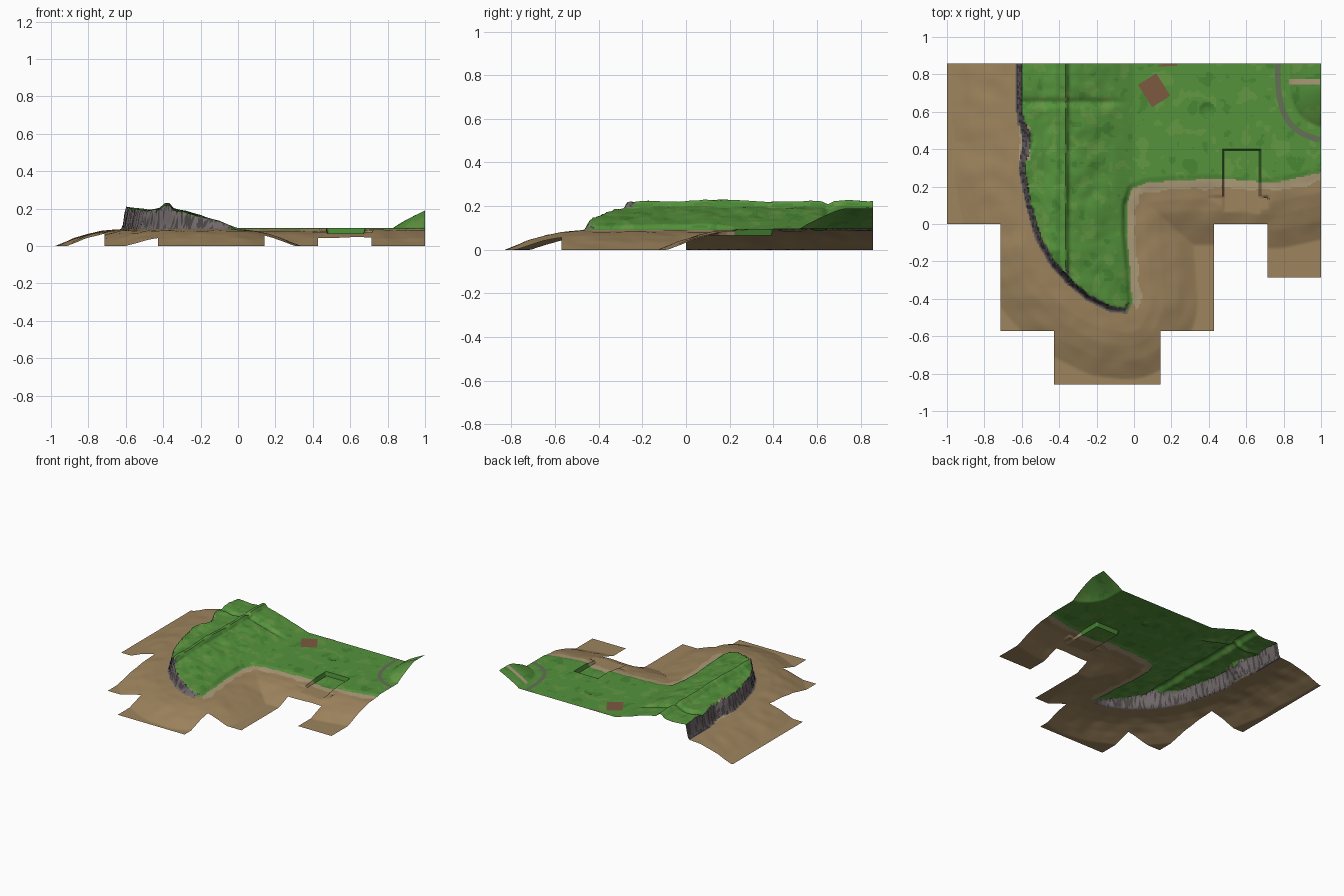
import bpy, bmesh, math
from mathutils import Vector, noise
from mathutils.geometry import interpolate_bezier

cube = bpy.data.objects.get("Cube")
if cube:
    bpy.data.objects.remove(cube)

TILE = 2 / 7
STEPS = 32

# Outline of the grassland: western cliff first, then the sandy shore
CLIFF = [(-.63, 1.2), (-.63, .6), (-.61, .45), (-.62, .3), (-.58, .1), (-.53, -.08),
         (-.45, -.22), (-.36, -.32), (-.25, -.41), (-.13, -.47), (-.04, -.48)]
SHORE = [(-.01, -.42), (-.02, -.25), (-.04, -.05), (-.04, .1), (-.01, .19), (.07, .22),
         (.25, .235), (.5, .24), (.75, .22), (1.3, .34), (1.3, 1.2)]
# Height profiles: ridge across x, beach by distance from the grass
RIDGE = [(-.7, .2), (-.6, .205), (-.48, .19), (-.42, .2), (-.39, .225), (-.365, .225),
         (-.345, .197), (-.3, .187), (-.2, .16), (-.1, .13), (0, .096)]
BEACH = [(0, .09), (.1, .08), (.17, .065), (.25, .04), (.35, 0)]


def lookup(table, t):
    if t <= table[0][0]:
        return table[0][1]
    for (a, u), (b, v) in zip(table, table[1:]):
        if t <= b:
            return u + (v - u) * (t - a) / (b - a)
    return table[-1][1]


def ramp(t):
    t = min(max(t, 0), 1)
    return t * t * (3 - 2 * t)


def bumps(x, y, scale, seed=0):
    return noise.noise(Vector((x * scale, y * scale, seed)))


def locate(x, y):
    """Distance to the grass outline, to the cliff, and whether inside."""
    outline = CLIFF + SHORE
    shore = cliff = 9
    inside = False
    for i, (ax, ay) in enumerate(outline):
        bx, by = outline[(i + 1) % len(outline)]
        dx, dy = bx - ax, by - ay
        t = min(max(((x - ax) * dx + (y - ay) * dy) / (dx * dx + dy * dy), 0), 1)
        d = math.hypot(x - ax - t * dx, y - ay - t * dy)
        shore = min(shore, d)
        if i < len(CLIFF) - 1:
            cliff = min(cliff, d)
        if (ay > y) != (by > y) and x < ax + (y - ay) / dy * dx:
            inside = not inside
    return shore, cliff, inside


def height(x, y):
    shore, cliff, inside = locate(x, y)
    if inside:
        top = lookup(RIDGE, x)
        hill = ramp((top - .1) / .05)
        top += hill * (.011 * bumps(x, y, 6) + .005 * bumps(x, y, 17, 3))
        # Gully across the ridge
        top -= .014 * hill * math.exp(-((y - .65) / .02) ** 2)
        gap = math.exp(-((y - .44) / .08) ** 2)
        width = .034 + .05 * gap + .013 * bumps(x, y, 45, 5)
        z = .09 + (top - .09) * ramp(cliff / width) * ramp(shore / .03)
        # Corner hill
        r = math.hypot((x - 1.03) / .2, max(0, .74 - y) / .22)
        z += .108 * max(0, 1 - r) ** .85
        # Small crater
        r = math.hypot(x - .39, y - .61) / .045
        z -= .009 * ramp(1.5 - 1.5 * r)
    else:
        z = lookup(BEACH, shore)
        z += .006 * bumps(x, y, 9, 2) * ramp(shore / .05) * ramp(z / .04)
    # Sunken entrance with side ledges
    if .48 < x < .67 and .04 < y < .4:
        z = min(z, .066)
    elif .4 < x < .72 and .04 < y < .15:
        z = min(z, .073)
    return max(z, 0)


def material(name, r, g, b):
    m = bpy.data.materials.new(name)
    m.use_nodes = True
    m.diffuse_color = (r, g, b, 1)
    bsdf = m.node_tree.nodes["Principled BSDF"]
    bsdf.inputs["Base Color"].default_value = (r, g, b, 1)
    bsdf.inputs["Roughness"].default_value = .9
    return m


mats = {name: material(name, *rgb) for name, rgb in {
    "grass": (.09, .29, .045), "light_grass": (.125, .315, .055),
    "dark_grass": (.065, .24, .035), "sand": (.34, .23, .11),
    "pale_sand": (.42, .33, .19), "rock": (.16, .135, .14),
    "dark_rock": (.07, .06, .06), "clay": (.2, .1, .053),
    "road": (.13, .16, .09)}.items()}
SLOTS = list(mats)


def surface(x, y, normal):
    shore, cliff, inside = locate(x, y)
    if not inside:
        on_shore = shore < .045 + .02 * bumps(x, y, 12) and cliff > .06
        return "pale_sand" if on_shore else "sand"
    if cliff < .06 and normal.z < .72:
        return "dark_rock" if bumps(x, y, 60, 8) > .1 else "rock"
    if cliff < .06 and .34 < y < .53:
        return "pale_sand"
    if cliff < .012:
        return "rock"
    if math.hypot(x - .39, y - .61) < .045 or normal.z < .6:
        return "dark_grass"
    tint = bumps(x, y, 11, 4) + .5 * bumps(x, y, 27, 6)
    return "light_grass" if tint > .3 else "dark_grass" if tint < -.42 else "grass"


def finish(name, bm, slots, angle=50):
    mesh = bpy.data.meshes.new(name)
    bm.to_mesh(mesh)
    bm.free()
    for s in slots:
        mesh.materials.append(mats[s])
    ob = bpy.data.objects.new(name, mesh)
    bpy.context.collection.objects.link(ob)
    bpy.ops.object.select_all(action="DESELECT")
    ob.select_set(True)
    bpy.context.view_layer.objects.active = ob
    bpy.ops.object.shade_smooth_by_angle(angle=math.radians(angle))
    return ob


# Terrain sheet: column ranges of the tiles in each row, front to back
ROWS = [(2, 6 - 2)], [(1, 5)], [(1, 5), (6, 7)], [(0, 7)], [(0, 7)], [(0, 7)]
bm = bmesh.new()
verts = {}


def grid_vert(i, j):
    if (i, j) not in verts:
        x, y = i * TILE / STEPS - 1, j * TILE / STEPS - 3 * TILE
        verts[i, j] = bm.verts.new((x, y, height(x, y)))
    return verts[i, j]


for row, spans in enumerate(ROWS):
    for start, end in spans:
        for i in range(start * STEPS, end * STEPS):
            for j in range(row * STEPS, (row + 1) * STEPS):
                bm.faces.new([grid_vert(i, j), grid_vert(i + 1, j),
                              grid_vert(i + 1, j + 1), grid_vert(i, j + 1)])
bm.normal_update()
for f in bm.faces:
    c = f.calc_center_median()
    f.material_index = SLOTS.index(surface(c.x, c.y, f.normal))
finish("terrain", bm, SLOTS)


# Strips and pads laid on the ground
def ribbon(name, path, width, mat, lift=.002):
    bm = bmesh.new()
    rows = []
    for k, p in enumerate(path):
        along = path[min(k + 1, len(path) - 1)] - path[max(k - 1, 0)]
        side = Vector((-along.y, along.x, 0)).normalized() * width / 2
        ends = [p + side * s for s in (-1, -.5, 0, .5, 1)]
        rows.append([bm.verts.new((q.x, q.y, height(q.x, q.y) + lift)) for q in ends])
    for a, b in zip(rows, rows[1:]):
        for k in range(4):
            bm.faces.new([a[k], b[k], b[k + 1], a[k + 1]])
    bmesh.ops.recalc_face_normals(bm, faces=bm.faces)
    if sum(f.normal.z for f in bm.faces) < 0:
        bmesh.ops.reverse_faces(bm, faces=bm.faces)
    return finish(name, bm, [mat])


def straight(start, end, count=8):
    a, b = Vector((*start, 0)), Vector((*end, 0))
    return [a.lerp(b, k / count) for k in range(count + 1)]


road = interpolate_bezier(*[Vector((x, y, 0)) for x, y in
                            ((.77, .855), (.76, .56), (.84, .49), (.995, .45))], 40)
ribbon("hill_road", road, .03, "road")
ribbon("clay_pad", straight((.07, .775), (.145, .655)), .115, "clay")
ribbon("back_clay_pad", straight((.13, .847), (.23, .852)), .012, "clay")
ribbon("hill_path", straight((.83, .76), (.995, .76), 20), .03, "pale_sand")
